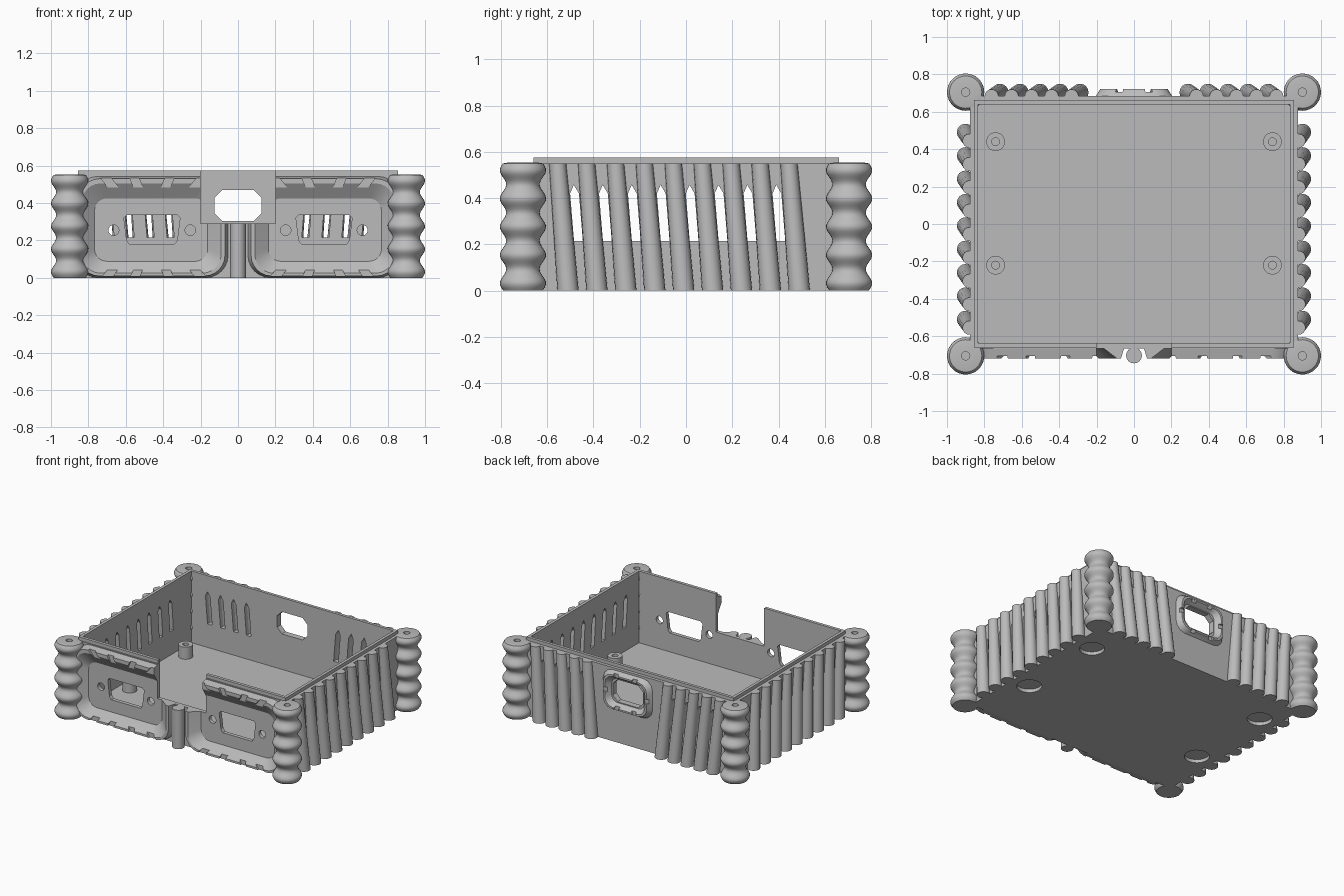
import bpy, bmesh, math
from mathutils import Matrix, Vector

if "Cube" in bpy.data.objects:
    bpy.data.objects.remove(bpy.data.objects["Cube"])

GREY = (0.5, 0.5, 0.5, 1)
mat = bpy.data.materials.new("plain grey")
mat.use_nodes = True
mat.diffuse_color = GREY
mat.node_tree.nodes["Principled BSDF"].inputs["Base Color"].default_value = GREY

WALL_TOP, LEAN = 0.55, 0.045


def circle(r, n=24):
    return [(r * math.cos(2 * math.pi * i / n), r * math.sin(2 * math.pi * i / n)) for i in range(n)]


def flat(pts, z, x=0, y=0):
    return [Vector((x + a, y + b, z)) for a, b in pts]


def upright(pts, y, x=0, z=0):
    return [Vector((x + a, y, z + b)) for a, b in pts]


def rect(x0, x1, y0, y1):
    return [(x0, y0), (x1, y0), (x1, y1), (x0, y1)]


def rounded(x0, x1, y0, y1, r, n=6):
    """Rectangle with arc corners; n=1 gives chamfers."""
    pts = []
    centres = [(x1 - r, y1 - r), (x0 + r, y1 - r), (x0 + r, y0 + r), (x1 - r, y0 + r)]
    for q, (cx, cy) in enumerate(centres):
        for i in range(n + 1):
            a = (q + i / n) * math.pi / 2
            pts.append((cx + r * math.cos(a), cy + r * math.sin(a)))
    return pts


def loft(bm, loops, closed=False):
    """Skin a row of equal loops; closed joins last to first, otherwise ends are capped."""
    rows = [[bm.verts.new(p) for p in loop] for loop in loops]
    pairs = list(zip(rows, rows[1:])) + ([(rows[-1], rows[0])] if closed else [])
    made = []
    for a, b in pairs:
        for i in range(len(a)):
            j = (i + 1) % len(a)
            made.append(bm.faces.new((a[i], a[j], b[j], b[i])))
    if not closed:
        made += [bm.faces.new(rows[0]), bm.faces.new(rows[-1])]
    bmesh.ops.recalc_face_normals(bm, faces=made)


def box(bm, centre, size, turn=0):
    m = Matrix.Translation(centre) @ Matrix.Rotation(turn, 4, 'Y') @ Matrix.Diagonal((*size, 1))
    bmesh.ops.create_cube(bm, size=1, matrix=m)


def finish(name, bm):
    me = bpy.data.meshes.new(name)
    bm.to_mesh(me)
    bm.free()
    me.materials.append(mat)
    ob = bpy.data.objects.new(name, me)
    bpy.context.collection.objects.link(ob)
    return ob


def solid(name, loops, closed=False):
    bm = bmesh.new()
    loft(bm, loops, closed)
    return finish(name, bm)


def activate(ob):
    bpy.ops.object.select_all(action='DESELECT')
    ob.select_set(True)
    bpy.context.view_layer.objects.active = ob


def cut(obs, bm):
    cutter = finish("cutter", bm)
    cutter.hide_render = True
    for ob in obs:
        mod = ob.modifiers.new("cut", 'BOOLEAN')
        mod.operation, mod.solver, mod.object = 'DIFFERENCE', 'EXACT', cutter
        activate(ob)
        bpy.ops.object.modifier_apply(modifier=mod.name)
    bpy.data.objects.remove(cutter)


# Tray with floor, walls and a raised lip
outer, lip, inner = (rect(-0.877, 0.877, -0.665, 0.685), rect(-0.856, 0.856, -0.66, 0.662),
                     rect(-0.834, 0.834, -0.637, 0.64))
tray = solid("tray", [flat(outer, 0), flat(outer, WALL_TOP), flat(lip, WALL_TOP),
                      flat(lip, 0.575), flat(inner, 0.575), flat(inner, 0.04)])

# Leaning ribs along the sides and both ends of the back
side_ribs = [-0.51 + 0.125 * i for i in range(9)]
back_ribs = [-0.717 + 0.107 * i for i in range(5)]
rib_low, rib_high = circle(0.046, 16), circle(0.037, 16)
smooth = []
for s, side in ((-1, "right"), (1, "left")):
    for i, u in enumerate(side_ribs):
        smooth.append(solid(f"{side}_rib_{i + 1}", [flat(rib_low, 0, s * 0.901, u),
                            flat(rib_high, WALL_TOP, s * 0.88, u - LEAN)]))
    for i, u in enumerate(back_ribs):
        smooth.append(solid(f"back_{side}_rib_{i + 1}", [flat(rib_low, 0, -s * u, 0.704),
                            flat(rib_high, WALL_TOP, -s * (u - LEAN), 0.683)]))

# Pointed vent slots between the ribs, connector openings, screw holes, foot recesses
slot = [(-0.019, 0.215), (0.019, 0.215), (0.019, 0.42), (0, 0.457), (-0.019, 0.42)]
slot = [(a - LEAN * b / WALL_TOP, b) for a, b in slot]
connector = [(-0.12, 0.18), (0.12, 0.18), (0.135, 0.2), (0.15, 0.32),
             (0.135, 0.335), (-0.135, 0.335), (-0.15, 0.32), (-0.135, 0.2)]
standoffs = [(sx * 0.74, y) for sx in (-1, 1) for y in (-0.22, 0.44)]
holes = bmesh.new()
for s in (-1, 1):
    for a, b in zip(side_ribs, side_ribs[1:]):
        loft(holes, [[Vector((s * x, (a + b) / 2 + u, z)) for u, z in slot] for x in (0.8, 0.92)])
    for a, b in zip(back_ribs, back_ribs[1:]):
        loft(holes, [[Vector((s * ((a + b) / 2 + u), y, z)) for u, z in slot] for y in (0.6, 0.72)])
    loft(holes, [upright(connector, y, s * 0.46) for y in (-0.7, -0.6)])
    for x in (0.255, 0.665):
        loft(holes, [upright(circle(0.028), y, s * x, 0.255) for y in (-0.7, -0.6)])
for x, y in standoffs:
    loft(holes, [flat(circle(0.085, 32), z, x, y) for z in (-0.02, 0.025)])
port = rounded(-0.125, 0.125, 0.305, 0.47, 0.04, 1)
loft(holes, [upright(port, y) for y in (0.6, 0.75)])
cut([tray], holes)

# Funnel-shaped frames around the front connectors
frames = []
for s, side in ((-1, "right"), (1, "left")):
    def ring(x0, x1, z0, z1, r, y):
        return upright([(s * a, b) for a, b in rounded(x0, x1, z0, z1, r)], y)
    frames.append(solid(f"front_{side}_frame", [
        ring(0.05, 0.87, 0, 0.545, 0.12, -0.655), ring(0.07, 0.85, 0.01, 0.53, 0.11, -0.72),
        ring(0.09, 0.835, 0.025, 0.505, 0.1, -0.72), ring(0.175, 0.755, 0.1, 0.41, 0.06, -0.655)],
        closed=True))

# Slanted grooves in the frame rims
grooves = bmesh.new()
for s in (-1, 1):
    for d in (-0.24, -0.08, 0.08, 0.22):
        turn = math.copysign(0.25 + abs(d) * 1.8, d)
        for z, t in ((0.5, turn), (0.03, -turn)):
            box(grooves, (s * (0.46 + d), -0.725, z), (0.045, 0.04, 0.16), s * t)
cut(frames, grooves)

# Round bar between the frames, then the open gap above it
smooth.append(solid("front_center_bar", [flat(circle(0.042), z, 0, -0.703) for z in (0, 0.29)]))
gap = bmesh.new()
box(gap, (0, -0.7, 0.49), (0.4, 0.2, 0.4))
cut([tray] + frames, gap)

# Raised frame around the back port
back_frame = solid("back_port_frame", [
    upright(rounded(-0.21, 0.21, 0.235, 0.54, 0.08, 3), 0.675),
    upright(rounded(-0.18, 0.18, 0.26, 0.515, 0.07, 3), 0.722),
    upright(rounded(-0.165, 0.165, 0.272, 0.503, 0.065, 3), 0.722),
    upright(rounded(-0.125, 0.125, 0.305, 0.47, 0.04, 3), 0.675)], closed=True)
grooves = bmesh.new()
for s in (-1, 1):
    for z, t in ((0.5, 1), (0.275, -1)):
        box(grooves, (s * 0.07, 0.727, z), (0.035, 0.04, 0.11), s * t * 0.4)
    box(grooves, (s * 0.17, 0.727, 0.388), (0.11, 0.04, 0.035))
cut([back_frame], grooves)

# Ringed corner posts with a screw hole on top
for sx, side in ((-1, "right"), (1, "left")):
    for sy, end in ((-1, "front"), (1, "back")):
        loops = []
        for i in range(46):
            z = WALL_TOP * i / 45
            r = 0.086 + 0.014 * math.cos(2 * math.pi * (z - 0.52) / 0.122)
            loops.append(flat(circle(r, 32), z, sx * 0.9, sy * 0.705))
        for r, z in ((0.068, 0.553), (0.022, 0.553), (0.022, 0.45)):
            loops.append(flat(circle(r, 32), z, sx * 0.9, sy * 0.705))
        smooth.append(solid(f"{end}_{side}_post", loops))

# Hollow standoffs on the floor
for i, (x, y) in enumerate(standoffs):
    smooth.append(solid(f"standoff_{i + 1}", [flat(circle(r), z, x, y) for r, z in
                  ((0.05, 0.035), (0.05, 0.13), (0.021, 0.13), (0.021, 0.05))]))

for ob in smooth + frames + [back_frame]:
    activate(ob)
    bpy.ops.object.shade_smooth_by_angle(angle=math.radians(30))
